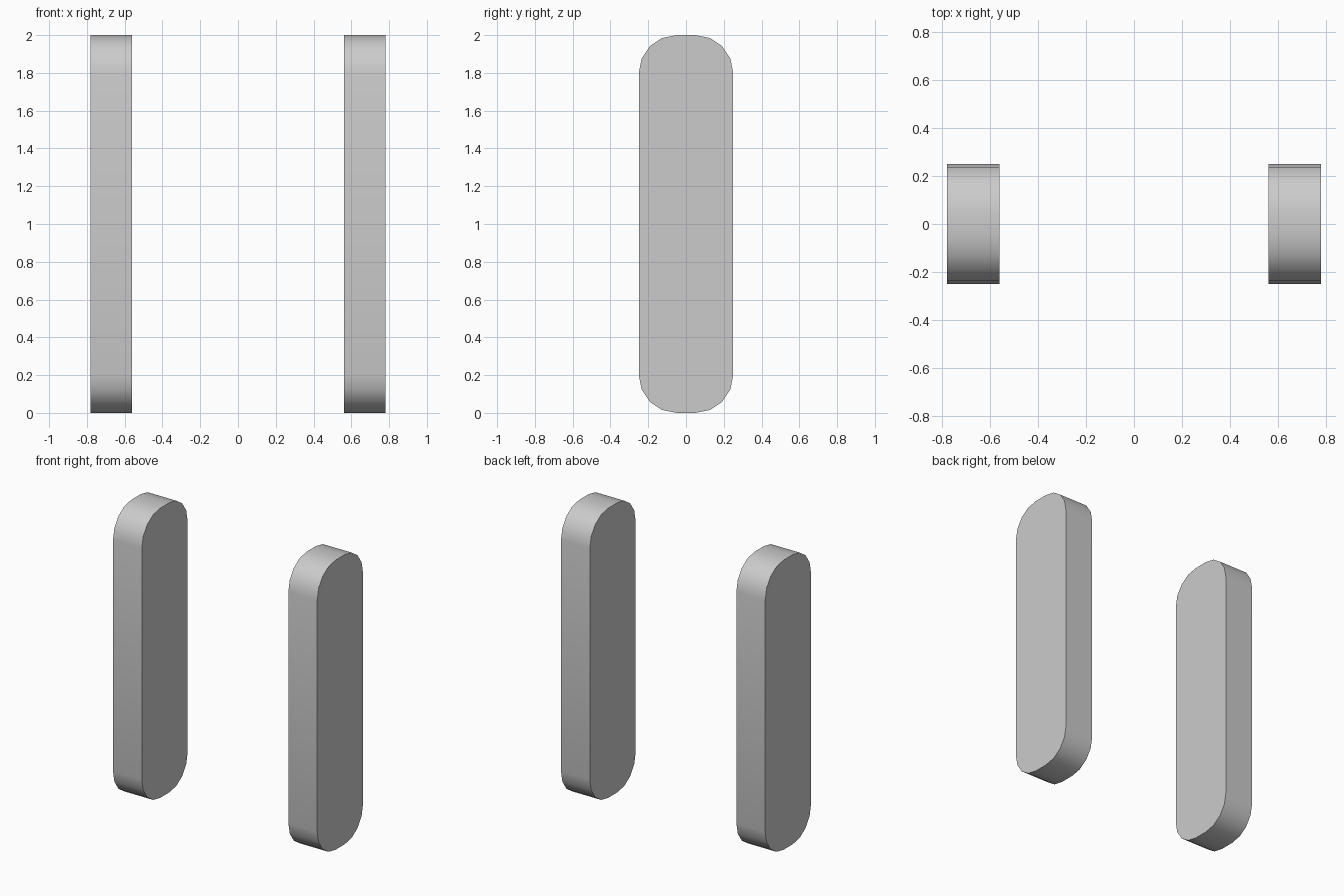
import bpy, bmesh, math

if "Cube" in bpy.data.objects:
    bpy.data.objects.remove(bpy.data.objects["Cube"])

HALF_Y, HEIGHT, RADIUS, STEPS = 0.25, 2.0, 0.2, 4
X_IN, X_OUT = 0.56, 0.78


def rounded_profile():
    # Rounded rectangle in the y-z plane
    cy, cz = HALF_Y - RADIUS, HEIGHT / 2 - RADIUS
    points = []
    for i, (sy, sz) in enumerate([(1, 1), (-1, 1), (-1, -1), (1, -1)]):
        for s in range(STEPS + 1):
            a = math.radians(90 * (i + s / STEPS))
            points.append((sy * cy + RADIUS * math.cos(a),
                           HEIGHT / 2 + sz * cz + RADIUS * math.sin(a)))
    return points


def side_slab(name, x0, x1):
    bm = bmesh.new()
    cap = bm.faces.new([bm.verts.new((x0, y, z)) for y, z in rounded_profile()])
    ext = bmesh.ops.extrude_face_region(bm, geom=[cap], use_keep_orig=True)
    moved = [v for v in ext["geom"] if isinstance(v, bmesh.types.BMVert)]
    bmesh.ops.translate(bm, verts=moved, vec=(x1 - x0, 0, 0))
    bmesh.ops.recalc_face_normals(bm, faces=bm.faces)
    mesh = bpy.data.meshes.new(name)
    bm.to_mesh(mesh)
    bm.free()
    obj = bpy.data.objects.new(name, mesh)
    bpy.context.collection.objects.link(obj)
    # Smooth rounded rim, sharp cap edges
    bpy.ops.object.select_all(action='DESELECT')
    obj.select_set(True)
    bpy.context.view_layer.objects.active = obj
    bpy.ops.object.shade_smooth_by_angle(angle=math.radians(35))


# Matching slabs on either side
side_slab("left_slab", -X_OUT, -X_IN)
side_slab("right_slab", X_IN, X_OUT)
